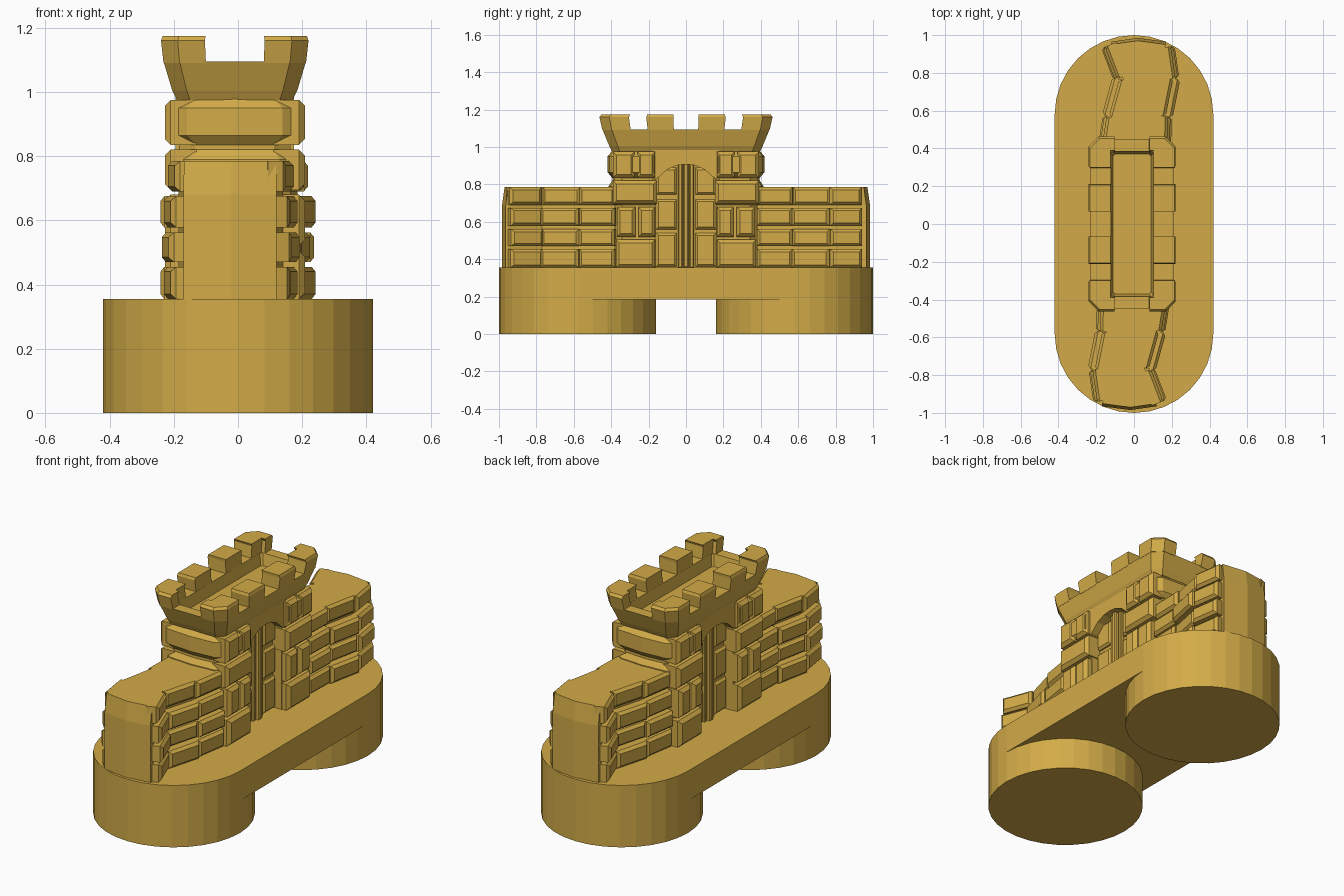
import bpy, bmesh
from math import sin, cos, pi
from mathutils import Vector

cube = bpy.data.objects.get("Cube")
if cube:
    bpy.data.objects.remove(cube)

gold = bpy.data.materials.new("gold")
gold.use_nodes = True
gold.diffuse_color = (0.65, 0.41, 0.065, 1)
gold.node_tree.nodes["Principled BSDF"].inputs["Base Color"].default_value = gold.diffuse_color


def loft(name, rings):
    """Skin a chain of equal-length rings and cap both ends."""
    bm = bmesh.new()
    loops = [[bm.verts.new(p) for p in ring] for ring in rings]
    n = len(loops[0])
    for low, high in zip(loops, loops[1:]):
        for i in range(n):
            j = (i + 1) % n
            bm.faces.new((low[i], low[j], high[j], high[i]))
    bm.faces.new(loops[0])
    bm.faces.new(loops[-1])
    bmesh.ops.recalc_face_normals(bm, faces=bm.faces[:])
    mesh = bpy.data.meshes.new(name)
    bm.to_mesh(mesh)
    bm.free()
    mesh.materials.append(gold)
    obj = bpy.data.objects.new(name, mesh)
    bpy.context.collection.objects.link(obj)
    return obj


def at(plan, z):
    return [(x, y, z) for x, y in plan]


def grow(plan, sx, sy):
    return [(x * sx, y * sy) for x, y in plan]


def octagon(hx, hy, c):
    q = [(hx, hy - c), (hx - c, hy)]
    return (q + [(-x, y) for x, y in q[::-1]] + [(-x, -y) for x, y in q]
            + [(x, -y) for x, y in q[::-1]])


def stone(name, a, b, z0, z1, side, depth, chamfer=0.015):
    """Chamfered block on the plan line a-b, pushed out along side."""
    a, b = Vector(a), Vector(b)
    along = (b - a).normalized()
    out = Vector((along.y, -along.x))
    if out.dot(Vector(side)) < 0:
        out = -out
    rings = []
    for d, c in ((-0.06, 0), (depth - chamfer, 0), (depth, chamfer)):
        p, q = a + along * c + out * d, b - along * c + out * d
        rings.append([(*p, z0 + c), (*q, z0 + c), (*q, z1 - c), (*p, z1 - c)])
    return loft(name, rings)


# Base: a long rounded slab on two round feet
R, REACH = 0.42, 0.58
circle = [(R * cos(i * pi / 16), R * sin(i * pi / 16)) for i in range(32)]
capsule = ([(x, y + REACH) for x, y in circle[:17]]
           + [(x, y - REACH) for x, y in circle[16:]] + [(R, -REACH)])
loft("base_slab", [at(capsule, 0.185), at(capsule, 0.355)])
for end in (-1, 1):
    foot = [(x, y + end * REACH) for x, y in circle]
    loft("base_foot", [at(foot, 0), at(foot, 0.185)])

# Curved walls: the second is the first one turned half way round
inner_line = [(0.17, -0.38), (0.14, -0.57), (0.085, -0.77), (0.15, -0.94)]
outer_line = [(-0.17, -0.38), (-0.175, -0.57), (-0.215, -0.77), (-0.19, -0.94)]
wall_core = ([(x - 0.03, y) for x, y in inner_line] + [(0.12, -0.965), (-0.02, -0.985), (-0.17, -0.965)]
             + [(x + 0.03, y) for x, y in outer_line[::-1]])
courses = [(0.355, 0.455, 0.03), (0.47, 0.562, 0.025),
           (0.578, 0.675, 0.03), (0.69, 0.785, 0.005)]
for turn in (1, -1):
    core = grow(wall_core, turn, turn)
    loft("wall_core", [at(core, 0.355), at(core, 0.68), at(grow(core, 0.99, 0.985), 0.785)])
    for line, sx in ((inner_line, 1), (outer_line, -1)):
        pts = grow(line, turn, turn)
        for row, (z0, z1, depth) in enumerate(courses):
            for k, (a, b) in enumerate(zip(pts, pts[1:])):
                extra = 0.012 * ((row + k) % 2)
                stone("wall_stone", a, b, z0, z1, (sx * turn, 0), depth + extra - 0.012)

# Tower body with the door recess between its two ends
CX = -0.01


def shift(plan):
    return [(x + CX, y) for x, y in plan]


door_slab = [(0.12, -0.2), (0.12, 0.2), (-0.12, 0.2), (-0.12, -0.2)]
loft("door_slab", [at(shift(door_slab), 0.355), at(shift(door_slab), 0.98)])
band_half = [(0.2, 0.17), (0.2, 0.36), (0.14, 0.405), (0, 0.415),
             (-0.14, 0.405), (-0.2, 0.36), (-0.2, 0.17)]
for sy in (-1, 1):
    plan = shift(grow(band_half, 1, sy))
    body = shift(grow(band_half, 0.87, sy * 0.95))
    loft("tower_pier", [at(body, 0.355), at(body, 0.99)])
    loft("tower_collar", [at(shift(grow(band_half, 0.87, sy * 0.95)), 0.69), at(plan, 0.71),
                          at(plan, 0.79), at(shift(grow(band_half, 0.87, sy * 0.95)), 0.82)])
    wide = shift(grow(band_half, 1.06, sy * 1.01))
    loft("tower_band", [at(body, 0.835), at(wide, 0.865), at(wide, 0.95), at(body, 0.98)])

# Pier stones beside the doors
pier_stones = [(0.165, 0.26, 0.835, 0.975), (0.275, 0.39, 0.835, 0.975),
               (0.155, 0.39, 0.695, 0.82), (0.165, 0.255, 0.52, 0.68),
               (0.27, 0.37, 0.52, 0.68), (0.165, 0.375, 0.355, 0.505)]
for sx in (-1, 1):
    for sy in (-1, 1):
        for y0, y1, z0, z1 in pier_stones:
            x = CX + sx * 0.18
            stone("pier_stone", (x, sy * y0), (x, sy * y1), z0, z1, (sx, 0), 0.038, 0.018)

# Arched lintel above the doors, running through the tower
arch = [(0.18, 0.82), (0.15, 0.835), (0.1, 0.88), (0.05, 0.902), (0, 0.908)]
arch += [(-y, z) for y, z in arch[-2::-1]]
arch += [(-0.18, 0.995), (0.18, 0.995)]
loft("door_arch", [[(CX + sx * 0.185, y, z) for y, z in arch] for sx in (-1, 1)])

# Panelled double doors on both sides
for sx in (-1, 1):
    x = CX + sx * 0.12
    stone("door_post", (x, -0.014), (x, 0.014), 0.355, 0.95, (sx, 0), 0.035, 0.005)
    for sy in (-1, 1):
        stone("door_stile", (x, sy * 0.02), (x, sy * 0.042), 0.355, 0.94, (sx, 0), 0.02, 0.004)
        for z0, z1 in ((0.36, 0.54), (0.56, 0.72), (0.745, 0.89)):
            stone("door_panel", (x, sy * 0.05), (x, sy * 0.16), z0, z1, (sx, 0), 0.02, 0.012)

# Flared parapet with a sunken floor
loft("parapet", [at(shift(octagon(0.18, 0.395, 0.04)), 0.975),
                 at(shift(octagon(0.195, 0.41, 0.045)), 1.005),
                 at(shift(octagon(0.222, 0.447, 0.05)), 1.095),
                 at(shift(octagon(0.112, 0.385, 0.01)), 1.095),
                 at(shift(octagon(0.1, 0.37, 0.01)), 1.03)])

# Battlements: two teeth along each side and an angled one at each corner
side_tooth = [(0.112, 0.065), (0.222, 0.065), (0.222, 0.205), (0.112, 0.205)]
corner_tooth = [(0.112, 0.295), (0.222, 0.295), (0.222, 0.397), (0.172, 0.447),
                (0.09, 0.447), (0.09, 0.385), (0.112, 0.385)]
for sx in (-1, 1):
    for sy in (-1, 1):
        for name, tooth in (("side_tooth", side_tooth), ("corner_tooth", corner_tooth)):
            rings = []
            for z, f in ((1.09, 1), (1.16, 1.035), (1.175, 1.01)):
                rings.append(at(shift(grow(tooth, sx * f, sy * f)), z))
            loft(name, rings)
